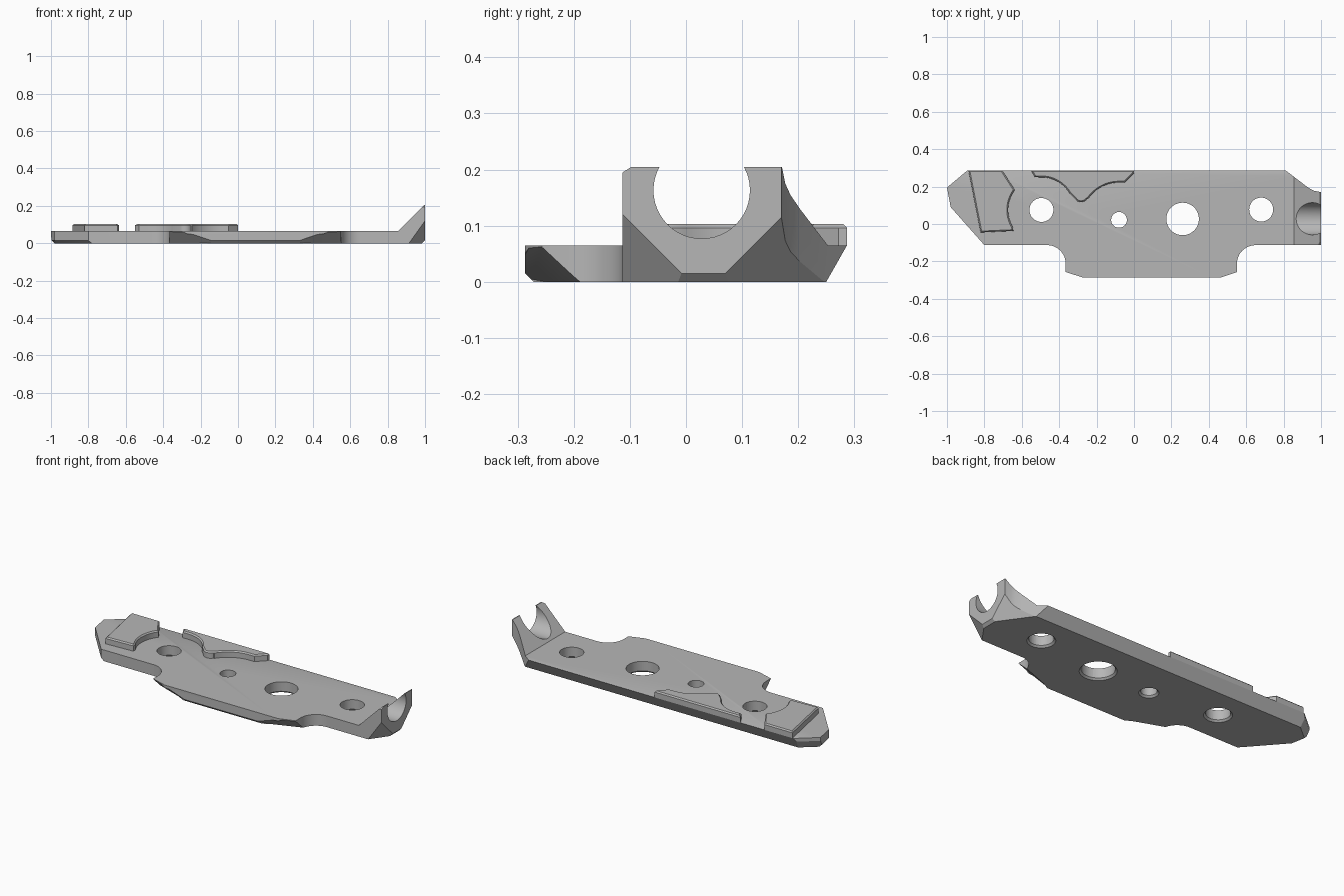
import bpy, bmesh
from math import cos, sin, radians, pi
from mathutils import Vector, Matrix

cube = bpy.data.objects.get("Cube")
if cube:
    bpy.data.objects.remove(cube, do_unlink=True)

grey = bpy.data.materials.new("plain grey")
grey.use_nodes = True
colour = (0.47, 0.47, 0.47, 1)
grey.diffuse_color = colour
grey.node_tree.nodes["Principled BSDF"].inputs["Base Color"].default_value = colour

TOP = 0.065      # plate thickness
BACK = 0.287     # back edge
FRONT = -0.113   # front edge beside the tab


def arc(cx, cy, r, a0, a1, n=12):
    return [(cx + r * cos(radians(a0 + (a1 - a0) * i / n)),
             cy + r * sin(radians(a0 + (a1 - a0) * i / n))) for i in range(n + 1)]


def prism(outline, z0, z1):
    bm = bmesh.new()
    base = bm.faces.new([bm.verts.new((x, y, z0)) for x, y in outline])
    up = bmesh.ops.extrude_face_region(bm, geom=[base])["geom"]
    bmesh.ops.translate(bm, vec=(0, 0, z1 - z0),
                        verts=[v for v in up if isinstance(v, bmesh.types.BMVert)])
    bmesh.ops.recalc_face_normals(bm, faces=bm.faces)
    return bm


def hull(points):
    bm = bmesh.new()
    bmesh.ops.convex_hull(bm, input=[bm.verts.new(p) for p in points])
    bmesh.ops.recalc_face_normals(bm, faces=bm.faces)
    return bm


def make(name, bm):
    mesh = bpy.data.meshes.new(name)
    bm.to_mesh(mesh)
    bm.free()
    mesh.materials.append(grey)
    ob = bpy.data.objects.new(name, mesh)
    bpy.context.collection.objects.link(ob)
    return ob


def slice_off(bm, point, normal):
    bmesh.ops.bisect_plane(bm, geom=bm.verts[:] + bm.edges[:] + bm.faces[:], dist=1e-6,
                           plane_co=point, plane_no=Vector(normal).normalized(), clear_outer=True)
    bmesh.ops.holes_fill(bm, edges=[e for e in bm.edges if e.is_boundary], sides=0)
    bmesh.ops.recalc_face_normals(bm, faces=bm.faces)


def cone(r1, r2, depth, matrix):
    bm = bmesh.new()
    bmesh.ops.create_cone(bm, cap_ends=True, segments=48, radius1=r1, radius2=r2,
                          depth=depth, matrix=matrix)
    return bm


def smooth(ob):
    bpy.ops.object.select_all(action="DESELECT")
    ob.select_set(True)
    bpy.context.view_layer.objects.active = ob
    bpy.ops.object.shade_smooth_by_angle(angle=radians(25))


# Plate outline with its front tab and scooped end
outline = [(-1, 0.195), (-0.98, 0.09), (-0.8, FRONT)]
outline += arc(-0.465, -0.213, 0.1, 90, 0)
outline += [(-0.365, -0.257), (-0.27, -BACK), (0.46, -BACK), (0.55, -0.257)]
outline += arc(0.65, -0.213, 0.1, 180, 90)
outline += [(1, FRONT), (1, 0.17), (0.965, 0.177), (0.945, 0.186), (0.92, 0.203),
            (0.81, BACK), (-0.89, BACK)]
body = prism(outline, 0, 0.205)

# Sloped lower edges and corners
for point, normal in [
    ((0, BACK, TOP), (0, 0.065, -0.037)),
    ((0, -BACK, 0.015), (0, -1, -1)),
    ((-0.98, 0.09, 0.015), (-0.75, -0.66, -1)),
    ((-1, 0.195, 0.015), (-0.98, -0.19, -1)),
    ((-1, 0.195, 0.045), (-0.64, 0.77, -0.55)),
    ((1, 0, 0.015), (1, 0, -1)),
    ((1, FRONT, 0.12), (1.4, -1, -1)),
    ((1, 0.17, 0.115), (1.4, 1, -1)),
    ((1, FRONT, 0.195), (0, -0.5, 0.8)),
]:
    slice_off(body, point, normal)
plate = make("plate", body)

cutters = []

# Space above the plate, leaving the ramp at one end
cutters.append(make("top_cutter", hull(
    [(x, y, z) for y in (-0.5, 0.5)
     for x, z in ((-1.2, TOP), (0.79 + TOP, TOP), (1.09, 0.3), (-1.2, 0.3))])))

# Round notch through the ramp
cutters.append(make("notch_cutter", cone(
    0.086, 0.086, 0.4, Matrix.Translation((1, 0.028, 0.163)) @ Matrix.Rotation(pi / 2, 4, "Y"))))

# Holes, countersunk below
for x, y, r in [(-0.495, 0.075, 0.064), (-0.08, 0.022, 0.042),
                (0.26, 0.027, 0.087), (0.68, 0.077, 0.064)]:
    cutters.append(make("hole_cutter", cone(r, r, 0.5, Matrix.Translation((x, y, 0)))))
    cutters.append(make("sink_cutter", cone(r + 0.03, r - 0.01, 0.04, Matrix.Translation((x, y, 0)))))

# Undercut tab corners
for x_end, x_in, side in ((0.55, 0.33, 1), (-0.365, -0.145, -1)):
    tri = [Vector((x_end, -0.19, 0)), Vector((x_end, -0.26, TOP)), Vector((x_in, -BACK, 0.015))]
    mid = sum(tri, Vector()) / 3
    tri = [mid + (p - mid) * 1.5 for p in tri]
    cutters.append(make("corner_cutter", hull(
        tri + [p + Vector((0.1 * side, -0.1, -0.1)) for p in tri])))

for cutter in cutters:
    cutter.hide_render = True
    mod = plate.modifiers.new("cut", "BOOLEAN")
    mod.operation = "DIFFERENCE"
    mod.solver = "EXACT"
    mod.object = cutter
bpy.context.view_layer.update()
graph = bpy.context.evaluated_depsgraph_get()
result = bpy.data.meshes.new_from_object(plate.evaluated_get(graph))
plate.modifiers.clear()
plate.data = result
for cutter in cutters:
    bpy.data.objects.remove(cutter, do_unlink=True)
smooth(plate)

# Raised pads with softened top edges
end_pad = [(-0.885, BACK), (-0.705, BACK)] + arc(-0.495, 0.075, 0.178, 143, 211)
end_pad += [(-0.645, -0.037), (-0.82, -0.045)]
wavy_pad = [(-0.55, BACK), (-0.53, 0.25)] + arc(-0.495, 0.075, 0.175, 88, 30)
wavy_pad += arc(-0.283, 0.155, 0.038, 215, 325, 8) + arc(-0.08, 0.022, 0.2, 146, 90)
wavy_pad += [(-0.05, 0.222), (0, 0.272), (0, BACK)]
for name, shape in (("end_pad", end_pad), ("wavy_pad", wavy_pad)):
    bm = prism(shape, TOP, 0.103)
    rim = [e for e in bm.edges if all(v.co.z > 0.1 for v in e.verts)]
    bmesh.ops.bevel(bm, geom=rim, offset=0.007, segments=1, affect="EDGES")
    smooth(make(name, bm))
